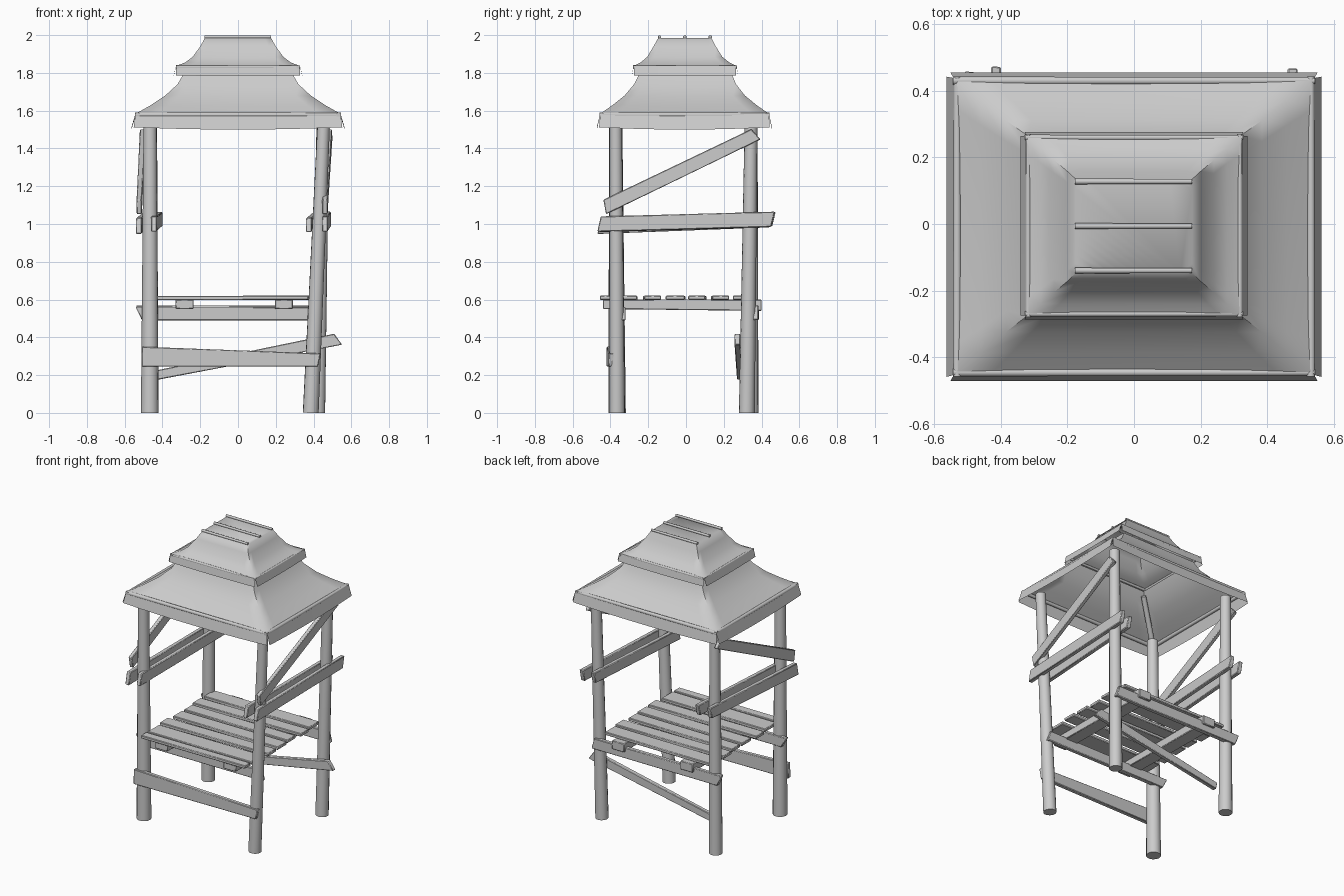
import bpy, bmesh, math, random
from mathutils import Vector

random.seed(4)
cube = bpy.data.objects.get("Cube")
if cube:
    bpy.data.objects.remove(cube, do_unlink=True)

grey = bpy.data.materials.new("weathered grey")
grey.use_nodes = True
colour = (0.6, 0.6, 0.6, 1)
grey.diffuse_color = colour
grey.node_tree.nodes["Principled BSDF"].inputs["Base Color"].default_value = colour


def finish(name, bm, angle=40):
    bmesh.ops.recalc_face_normals(bm, faces=bm.faces)
    mesh = bpy.data.meshes.new(name)
    bm.to_mesh(mesh)
    bm.free()
    mesh.materials.append(grey)
    ob = bpy.data.objects.new(name, mesh)
    bpy.context.collection.objects.link(ob)
    bpy.ops.object.select_all(action='DESELECT')
    ob.select_set(True)
    bpy.context.view_layer.objects.active = ob
    bpy.ops.object.shade_smooth_by_angle(angle=math.radians(angle))
    return ob


def pole(name, a, b, ra, rb, sides=14):
    """Tapered round pole from a to b."""
    a, b = Vector(a), Vector(b)
    bm = bmesh.new()
    bmesh.ops.create_cone(bm, cap_ends=True, segments=sides, radius1=ra, radius2=rb,
                          depth=(b - a).length)
    turn = (b - a).to_track_quat('Z', 'Y').to_matrix()
    bmesh.ops.rotate(bm, matrix=turn, verts=bm.verts)
    bmesh.ops.translate(bm, vec=(a + b) / 2, verts=bm.verts)
    return finish(name, bm)


def board(name, a, b, ha, hb, thick, slant_a=0.0, slant_b=0.0):
    """Plank from a to b; end heights may differ and ends may be cut at a slant."""
    a, b = Vector(a), Vector(b)
    along = (b - a).normalized()
    side = along.cross(Vector((0, 0, 1))).normalized()
    up = side.cross(along)
    bm = bmesh.new()
    ends = []
    for p, h, s in ((a, ha, slant_a), (b, hb, slant_b)):
        ends.append([bm.verts.new(p + side * thick / 2 * i + up * h / 2 * j + along * s * j)
                     for i, j in ((-1, -1), (1, -1), (1, 1), (-1, 1))])
    bm.faces.new(ends[0])
    bm.faces.new(ends[1])
    for i in range(4):
        k = (i + 1) % 4
        bm.faces.new((ends[0][i], ends[0][k], ends[1][k], ends[1][i]))
    ob = finish(name, bm)
    bevel = ob.modifiers.new("worn edges", 'BEVEL')
    bevel.width = 0.004
    bevel.segments = 1
    return ob


def cloth_roof(name, rings, sag, cap=False, n=10):
    """Hipped cloth from rectangular rings (half width, front, back, height)."""
    bm = bmesh.new()
    loops = []
    for k, (hx, y0, y1, z) in enumerate(rings):
        droop = sag * (1 - k / (len(rings) - 1))
        corners = [Vector(c) for c in ((-hx, y0, z), (hx, y0, z), (hx, y1, z), (-hx, y1, z))]
        loop = []
        for i in range(4):
            for j in range(n):
                t = j / n
                p = corners[i].lerp(corners[(i + 1) % 4], t)
                p.z -= droop * 4 * t * (1 - t)
                loop.append(bm.verts.new(p))
        loops.append(loop)
    for low, high in zip(loops, loops[1:]):
        for i in range(4 * n):
            k = (i + 1) % (4 * n)
            bm.faces.new((low[i], low[k], high[k], high[i]))
    if cap:
        bm.faces.new(loops[-1])
    return finish(name, bm, 62)


def valance(name, top, bottom, sag, n=10):
    """Four separate hanging strips, open at the corners."""
    bm = bmesh.new()
    rows = []
    for hx, y0, y1, z in (top, bottom):
        rows.append([Vector(c) for c in ((-hx, y0, z), (hx, y0, z), (hx, y1, z), (-hx, y1, z))])
    for i in range(4):
        strip = []
        for r, inset in zip(rows, (0.0, 0.012)):
            p, q = r[i], r[(i + 1) % 4]
            step = (q - p).normalized() * inset
            strip.append([])
            for j in range(n + 1):
                t = j / n
                v = (p + step).lerp(q - step, t)
                v.z -= sag * 4 * t * (1 - t)
                strip[-1].append(bm.verts.new(v))
        for j in range(n):
            bm.faces.new((strip[0][j], strip[0][j + 1], strip[1][j + 1], strip[1][j]))
    return finish(name, bm)


def eave_poles(prefix, hx, y0, y1, z, r, over):
    for tag, x in (("right", -hx), ("left", hx)):
        pole(f"{prefix}_{tag}_pole", (x, y0 - over, z), (x, y1 + over, z), r, r * 0.85, 10)
    for tag, y in (("front", y0), ("back", y1)):
        pole(f"{prefix}_{tag}_pole", (-hx - over, y, z), (hx + over, y, z), r, r * 0.85, 10)


# Corner posts
pole("front_right_post", (-0.467, -0.365, 0), (-0.465, -0.372, 1.56), 0.047, 0.035)
pole("front_left_post", (0.385, -0.365, 0), (0.455, -0.372, 1.56), 0.042, 0.033)
pole("back_right_post", (-0.467, 0.34, 0), (-0.462, 0.345, 1.56), 0.044, 0.034)
pole("back_left_post", (0.42, 0.322, 0), (0.45, 0.345, 1.56), 0.042, 0.034)

# Side rails clamped on both faces of the posts, and diagonal braces
board("right_outer_rail", (-0.525, -0.46, 0.99), (-0.495, 0.45, 1.02), 0.085, 0.075, 0.03, 0.01, 0.01)
board("right_inner_rail", (-0.445, -0.45, 1.0), (-0.415, 0.465, 1.025), 0.08, 0.075, 0.03, 0.01, 0.01)
board("left_outer_rail", (0.46, -0.46, 1.0), (0.477, 0.46, 1.025), 0.08, 0.08, 0.03, 0.01, 0.01)
board("left_inner_rail", (0.375, -0.45, 0.995), (0.405, 0.44, 1.02), 0.075, 0.075, 0.03, 0.01, 0.01)
board("right_brace", (-0.523, -0.43, 1.09), (-0.505, 0.37, 1.475), 0.075, 0.07, 0.028, 0.01, -0.01)
board("left_brace", (0.46, -0.43, 1.09), (0.485, 0.37, 1.475), 0.075, 0.07, 0.028, 0.01, -0.01)

# Lower boards
board("front_low_board", (-0.51, -0.405, 0.298), (0.43, -0.395, 0.28), 0.105, 0.07, 0.03, 0.0, 0.006)
board("back_low_board", (-0.43, 0.285, 0.2), (0.53, 0.272, 0.39), 0.05, 0.065, 0.03, 0.0, -0.015)

# Deck: cross beams, joists and planks
board("front_deck_beam", (-0.525, -0.335, 0.525), (0.425, -0.335, 0.525), 0.07, 0.07, 0.03, -0.018, -0.01)
board("back_deck_beam", (-0.525, 0.372, 0.53), (0.45, 0.368, 0.53), 0.075, 0.075, 0.03, -0.015, -0.01)
for tag, x in (("right", -0.283), ("left", 0.243)):
    board(f"{tag}_joist", (x, -0.44, 0.575), (x, 0.4, 0.57), 0.05, 0.06, 0.095)
planks = ((-0.425, 0.06), (-0.32, 0.125), (-0.18, 0.09), (-0.055, 0.1),
          (0.06, 0.09), (0.18, 0.09), (0.305, 0.11))
for i, (y, width) in enumerate(planks):
    x0, x1 = -0.425 - random.uniform(0, 0.02), 0.37 + random.uniform(0, 0.02)
    tilt = random.uniform(-0.006, 0.006)
    board(f"deck_plank_{i + 1}", (x0, y - tilt, 0.608), (x1, y + tilt, 0.61), 0.022, 0.022, width)

# Lower roof
cloth_roof("lower_roof", [(0.54, -0.452, 0.437, 1.585), (0.46, -0.388, 0.373, 1.63),
                          (0.385, -0.325, 0.312, 1.68), (0.32, -0.275, 0.265, 1.74),
                          (0.285, -0.245, 0.24, 1.8)], 0.012)
valance("lower_valance", (0.542, -0.454, 0.439, 1.587), (0.564, -0.472, 0.455, 1.512), 0.012)
eave_poles("lower_eave", 0.532, -0.446, 0.431, 1.578, 0.013, 0.012)

# Upper roof
cloth_roof("upper_roof", [(0.325, -0.275, 0.265, 1.838), (0.28, -0.24, 0.23, 1.855),
                          (0.24, -0.205, 0.192, 1.885), (0.2, -0.172, 0.158, 1.94),
                          (0.175, -0.147, 0.135, 1.985)], 0.006, cap=True)
valance("upper_valance", (0.326, -0.276, 0.266, 1.84), (0.341, -0.287, 0.276, 1.787), 0.004)
eave_poles("upper_eave", 0.318, -0.27, 0.26, 1.832, 0.009, 0.01)

# Ridge poles and the rafter under one hip
for i, y in enumerate((-0.14, -0.006, 0.128)):
    pole(f"ridge_pole_{i + 1}", (-0.178, y, 1.99), (0.175, y, 1.99), 0.009, 0.008, 10)
pole("hip_rafter", (-0.47, -0.38, 1.55), (-0.28, -0.24, 1.76), 0.018, 0.016, 10)
